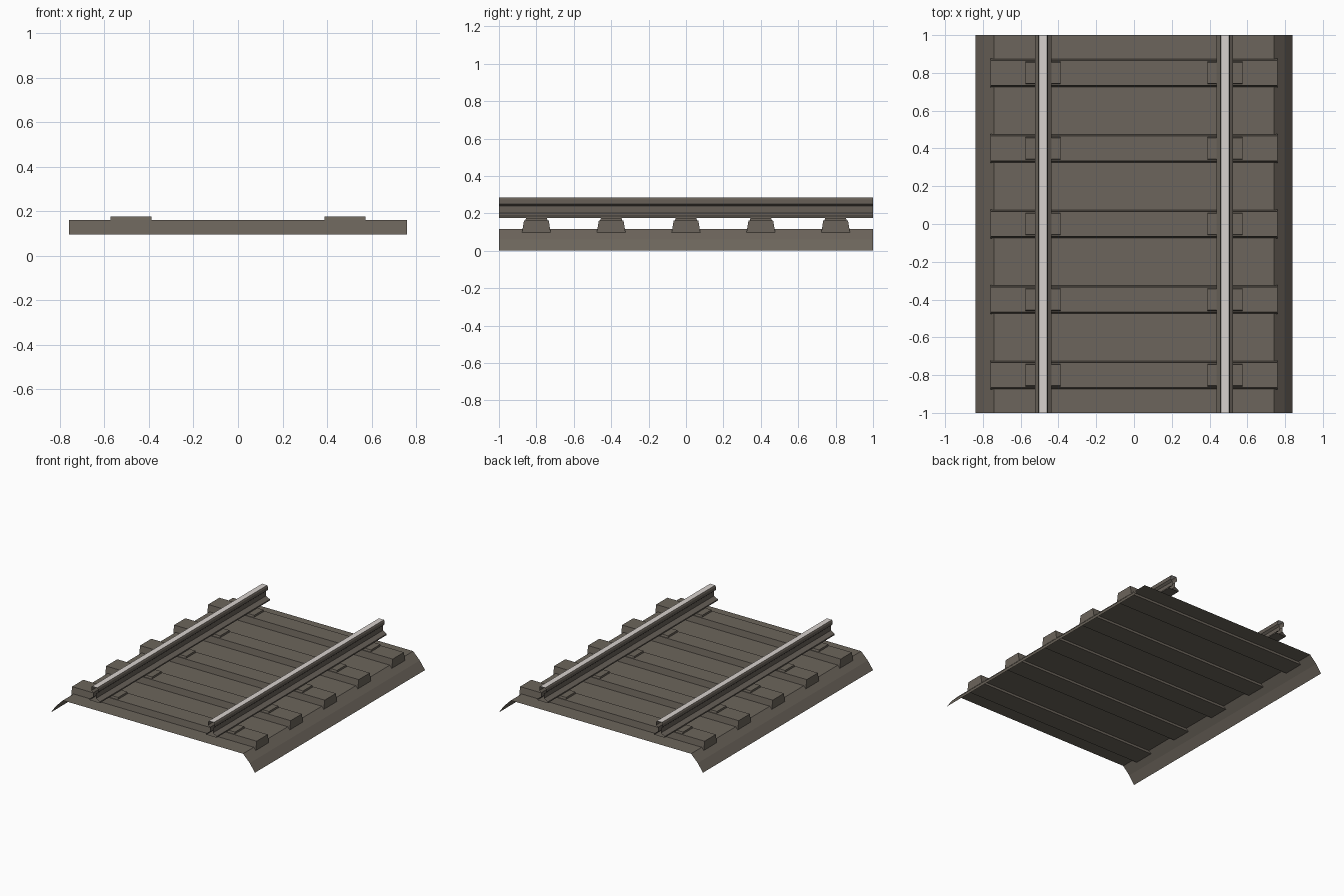
import bpy, bmesh

if "Cube" in bpy.data.objects:
    bpy.data.objects.remove(bpy.data.objects["Cube"])


def material(name, rgb):
    m = bpy.data.materials.new(name)
    m.diffuse_color = (*rgb, 1)
    m.use_nodes = True
    m.node_tree.nodes["Principled BSDF"].inputs["Base Color"].default_value = m.diffuse_color
    return m


GRAVEL = material("gravel_brown", (0.150, 0.130, 0.106))
TIE = material("tie_brown", (0.150, 0.130, 0.106))
RUST = material("rail_brown", (0.135, 0.117, 0.097))
SHINE = material("worn_steel", (0.68, 0.64, 0.61))


def make_object(name, bm, mats):
    mesh = bpy.data.meshes.new(name)
    bm.to_mesh(mesh)
    bm.free()
    for m in mats:
        mesh.materials.append(m)
    ob = bpy.data.objects.new(name, mesh)
    bpy.context.collection.objects.link(ob)
    return ob


def sweep_y(bm, profile, closed):
    """Open-ended sheet: an x/z profile swept along the whole track."""
    a = [bm.verts.new((x, -1, z)) for x, z in profile]
    b = [bm.verts.new((x, 1, z)) for x, z in profile]
    n = len(profile)
    for i in range(n if closed else n - 1):
        j = (i + 1) % n
        bm.faces.new((a[i], a[j], b[j], b[i]))


def tapered_block(bm, cx, cy, hx, hy0, hy1, z0, z1):
    """Box whose long sides lean inwards towards the top."""
    ring = [(-1, -1), (1, -1), (1, 1), (-1, 1)]
    lo = [bm.verts.new((cx + sx * hx, cy + sy * hy0, z0)) for sx, sy in ring]
    hi = [bm.verts.new((cx + sx * hx, cy + sy * hy1, z1)) for sx, sy in ring]
    bm.faces.new(lo[::-1])
    bm.faces.new(hi)
    for i in range(4):
        j = (i + 1) % 4
        bm.faces.new((lo[i], lo[j], hi[j], hi[i]))


# Ballast bed: open sheet with sloping shoulders
half = [(0.84, 0.0), (0.797, 0.06), (0.742, 0.115)]
bm = bmesh.new()
sweep_y(bm, [(-x, z) for x, z in half] + half[::-1], False)
bmesh.ops.recalc_face_normals(bm, faces=bm.faces)
if sum(f.normal.z for f in bm.faces) < 0:
    bmesh.ops.reverse_faces(bm, faces=bm.faces)
make_object("ballast_bed", bm, [GRAVEL])

# Sleepers, each with two rail plates
RAIL_X = 0.481
for i in range(5):
    y = -0.8 + 0.4 * i
    bm = bmesh.new()
    tapered_block(bm, 0, y, 0.76, 0.077, 0.066, 0.095, 0.162)
    make_object(f"sleeper_{i + 1}", bm, [TIE])
    bm = bmesh.new()
    for s in (-1, 1):
        tapered_block(bm, s * RAIL_X, y, 0.0925, 0.060, 0.055, 0.160, 0.176)
    make_object(f"rail_plates_{i + 1}", bm, [TIE])

# Rails: foot, web and chamfered head, with a bright running surface
side = [(0.043, 0.176), (0.043, 0.185), (0.012, 0.203), (0.012, 0.238),
        (0.027, 0.251), (0.027, 0.274), (0.021, 0.284)]
for name, s in (("left_rail", -1), ("right_rail", 1)):
    bm = bmesh.new()
    loop = side + [(-x, z) for x, z in side[::-1]]
    sweep_y(bm, [(s * RAIL_X + x, z) for x, z in loop], True)
    bmesh.ops.recalc_face_normals(bm, faces=bm.faces)
    top = max(bm.faces, key=lambda f: f.calc_center_median().z)
    if top.normal.z < 0:
        bmesh.ops.reverse_faces(bm, faces=bm.faces)
    top.material_index = 1
    make_object(name, bm, [RUST, SHINE])
